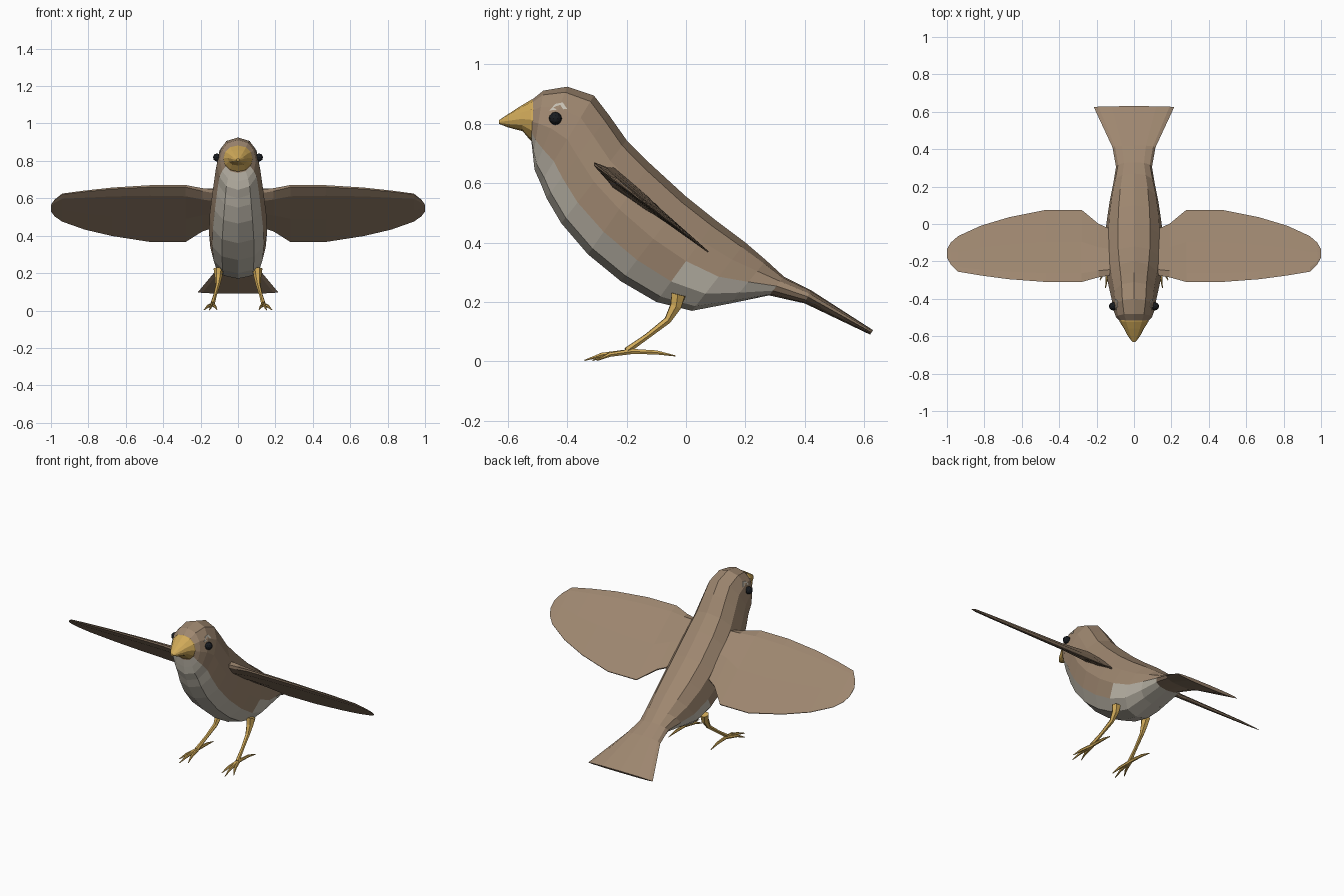
import bpy, bmesh, math
from mathutils import Vector
from mathutils.bvhtree import BVHTree

if "Cube" in bpy.data.objects:
    bpy.data.objects.remove(bpy.data.objects["Cube"])


def material(name, rgb):
    m = bpy.data.materials.new(name)
    m.use_nodes = True
    m.diffuse_color = (*rgb, 1)
    bsdf = m.node_tree.nodes["Principled BSDF"]
    bsdf.inputs["Base Color"].default_value = (*rgb, 1)
    bsdf.inputs["Roughness"].default_value = 0.8
    return m


BROWN = material("brown feathers", (0.34, 0.24, 0.16))
CREAM = material("pale belly", (0.56, 0.52, 0.44))
YELLOW = material("yellow horn", (0.63, 0.40, 0.10))
BLACK = material("black eye", (0.01, 0.012, 0.015))


def loft(bm, rings, rule=None):
    """Skin a list of closed point rings; rule(ring, strip) picks the material."""
    rows = [[bm.verts.new(p) for p in ring] for ring in rings]
    n = len(rows[0])
    for i in range(len(rows) - 1):
        for j in range(n):
            k = (j + 1) % n
            f = bm.faces.new((rows[i][j], rows[i][k], rows[i + 1][k], rows[i + 1][j]))
            if rule:
                f.material_index = rule(i, min(j, n - 1 - j))
    bm.faces.new(rows[0])
    bm.faces.new(rows[-1])


def oval(top, bottom, width, n=12):
    """Oval ring spanning a top and a bottom (y, z) point on the centre plane."""
    t, b = Vector((0, *top)), Vector((0, *bottom))
    mid, half = (t + b) / 2, (b - t) / 2
    ring = []
    for j in range(n):
        a = math.tau * j / n
        s = math.sin(a)
        p = mid + half * math.cos(a)
        p.x = math.copysign(abs(s) ** 0.85, s) * width if abs(s) > 1e-6 else 0
        ring.append(p)
    return ring


def tube(bm, path, n=6):
    """Tapered tube through (x, y, z, radius) points."""
    pts = [Vector(p[:3]) for p in path]
    rings = []
    for i, p in enumerate(pts):
        d = pts[min(i + 1, len(pts) - 1)] - pts[max(i - 1, 0)]
        q = d.to_track_quat('Z', 'Y')
        rings.append([p + q @ Vector((math.cos(math.tau * k / n), math.sin(math.tau * k / n), 0)) * path[i][3]
                      for k in range(n)])
    loft(bm, rings)


def finish(bm, name, mats, mirror=False):
    bmesh.ops.recalc_face_normals(bm, faces=bm.faces)
    me = bpy.data.meshes.new(name)
    bm.to_mesh(me)
    bm.free()
    for m in mats:
        me.materials.append(m)
    ob = bpy.data.objects.new(name, me)
    bpy.context.collection.objects.link(ob)
    if mirror:
        ob.modifiers.new("mirror", 'MIRROR')
    return ob


# Body from the face to the tail tip: top point, bottom point, half width
stations = [
    ((-.52, .88), (-.52, .735), .075), ((-.48, .912), (-.515, .69), .096),
    ((-.40, .925), (-.51, .645), .112), ((-.31, .895), (-.49, .60), .12),
    ((-.26, .83), (-.47, .55), .128), ((-.20, .745), (-.42, .465), .14),
    ((-.12, .665), (-.33, .36), .152), ((0, .555), (-.22, .27), .155),
    ((.10, .475), (-.10, .20), .148), ((.20, .40), (.02, .17), .132),
    ((.27, .34), (.15, .195), .112), ((.33, .285), (.28, .222), .096),
    ((.42, .24), (.40, .195), .115), ((.63, .105), (.62, .09), .215)]


def belly(ring, strip):
    limit = 2 if ring < 8 else 3 if ring < 11 else 0
    return 1 if strip < limit else 0


bm = bmesh.new()
loft(bm, [oval(*s) for s in stations], belly)
skin = BVHTree.FromBMesh(bm)
finish(bm, "body_and_tail", [BROWN, CREAM])


def on_head(y, z, lift=0.0):
    hit = skin.ray_cast(Vector((1, y, z)), Vector((-1, 0, 0)))[0]
    return Vector((hit.x + lift, y, z))


# Beak
bm = bmesh.new()
loft(bm, [oval(*s) for s in [
    ((-.505, .885), (-.50, .73), .079), ((-.52, .882), (-.525, .745), .077),
    ((-.56, .858), (-.55, .775), .056), ((-.60, .832), (-.60, .788), .032),
    ((-.63, .812), (-.63, .80), .009)]])
finish(bm, "beak", [YELLOW])

# Eyes
bm = bmesh.new()
bmesh.ops.create_icosphere(bm, subdivisions=2, radius=.022)
bmesh.ops.translate(bm, verts=bm.verts, vec=on_head(-.44, .818, .006))
finish(bm, "eyes", [BLACK], True)

# Pale brow marks lying on the head
bm = bmesh.new()
outline = [(-.46, .845), (-.40, .85), (-.415, .872), (-.44, .867)]
loft(bm, [[on_head(y, z, h) for y, z in outline] for h in (-.003, .004)])
finish(bm, "brow_marks", [CREAM], True)

# Wings: x, leading y, trailing y, half thickness; tilted down to the rear
spans = [(.10, -.27, -.04, .045), (.19, -.285, 0, .036), (.28, -.31, .075, .026),
         (.47, -.31, .075, .022), (.67, -.295, .035, .018), (.82, -.275, -.01, .015),
         (.94, -.255, -.065, .011), (.98, -.215, -.10, .007), (1.0, -.18, -.135, .003)]
section = [(0, .25), (.12, 1), (.55, .7), (1, .1), (1, -.1), (.55, -.5), (.12, -.8), (0, -.25)]
bm = bmesh.new()
rings = []
for x, lead, trail, thick in spans:
    ring = []
    for t, h in section:
        y = lead + (trail - lead) * t
        z = .665 - .77 * (y + .31)
        ring.append(Vector((x, y + .3 * h * thick * t, z + .9 * h * thick)))
    rings.append(ring)
loft(bm, rings)
finish(bm, "wings", [BROWN], True)

# Legs: thigh, shank, three front toes and a hind toe
bm = bmesh.new()
tube(bm, [(.105, -.025, .225, .026), (.104, -.035, .185, .021), (.108, -.062, .138, .013),
          (.122, -.13, .085, .010), (.136, -.20, .036, .012)])
for tip_x, tip_y in ((.112, -.315), (.152, -.342), (.182, -.30)):
    mid_x, mid_y = .136 + (tip_x - .136) * .55, -.195 + (tip_y + .195) * .6
    tube(bm, [(.136, -.185, .033, .010), (mid_x, mid_y, .022, .008), (tip_x, tip_y, .003, .002)])
tube(bm, [(.136, -.20, .034, .010), (.138, -.10, .030, .008), (.142, -.035, .018, .002)])
finish(bm, "legs", [YELLOW], True)
